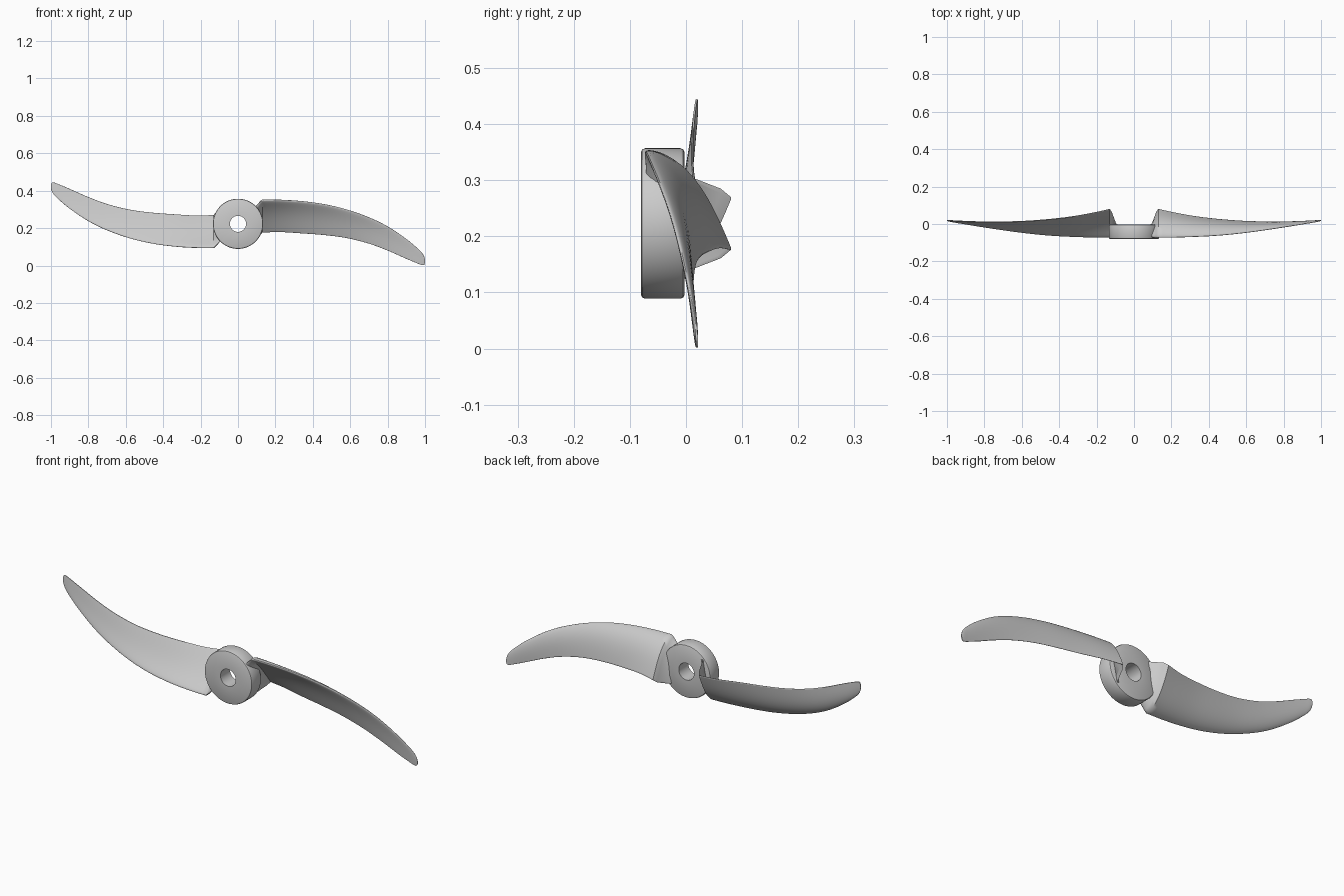
import bpy, bmesh, math
from mathutils import Vector

if "Cube" in bpy.data.objects:
    bpy.data.objects.remove(bpy.data.objects["Cube"])

HUB_Z = 0.223


def finish(name, bm, angle):
    bmesh.ops.recalc_face_normals(bm, faces=bm.faces)
    me = bpy.data.meshes.new(name)
    bm.to_mesh(me)
    bm.free()
    ob = bpy.data.objects.new(name, me)
    bpy.context.collection.objects.link(ob)
    bpy.ops.object.select_all(action='DESELECT')
    ob.select_set(True)
    bpy.context.view_layer.objects.active = ob
    bpy.ops.object.shade_smooth_by_angle(angle=math.radians(angle))
    return ob


# Hub: bored disc with softened rim, revolved about the y axis
def make_hub():
    profile = [(0.043, -0.08), (0.128, -0.08), (0.132, -0.078), (0.134, -0.073),
               (0.134, -0.010), (0.132, -0.005), (0.128, -0.003), (0.043, -0.003)]
    n = 72
    bm = bmesh.new()
    rings = []
    for i in range(n):
        a = 2 * math.pi * i / n
        rings.append([bm.verts.new((r * math.cos(a), y, HUB_Z + r * math.sin(a)))
                      for r, y in profile])
    for i in range(n):
        p, q = rings[i], rings[(i + 1) % n]
        for j in range(len(profile)):
            k = (j + 1) % len(profile)
            bm.faces.new((p[j], p[k], q[k], q[j]))
    return finish("hub", bm, 35)


# Blade stations: x, leading y, leading z, trailing y, trailing z, thickness, camber
STATIONS = [
    (0.13, -0.072, 0.352, 0.080, 0.176, 0.030, 0.018),
    (0.22, -0.071, 0.351, 0.060, 0.179, 0.028, 0.017),
    (0.34, -0.067, 0.344, 0.039, 0.172, 0.026, 0.015),
    (0.46, -0.060, 0.328, 0.025, 0.163, 0.024, 0.013),
    (0.58, -0.048, 0.300, 0.016, 0.147, 0.021, 0.010),
    (0.70, -0.032, 0.258, 0.012, 0.117, 0.018, 0.008),
    (0.80, -0.017, 0.209, 0.012, 0.080, 0.015, 0.006),
    (0.90, -0.001, 0.142, 0.014, 0.036, 0.011, 0.004),
    (0.96, 0.009, 0.092, 0.017, 0.011, 0.008, 0.002),
    (0.985, 0.014, 0.066, 0.019, 0.002, 0.006, 0.001),
    (0.996, 0.017, 0.047, 0.020, 0.004, 0.004, 0.0),
    (1.00, 0.018, 0.032, 0.020, 0.014, 0.003, 0.0),
]
# Fairing that blends the blade root into the hub
ROOT = [
    (0.07, -0.068, 0.305, -0.010, 0.140, 0.030, 0.006),
    (0.095, -0.068, 0.318, 0.000, 0.137, 0.030, 0.008),
    (0.118, -0.071, 0.342, 0.062, 0.161, 0.032, 0.014),
]


def resample(st, steps):
    out = []
    for i in range(len(st) - 1):
        p0, p1, p2 = st[max(i - 1, 0)], st[i], st[i + 1]
        p3 = st[min(i + 2, len(st) - 1)]
        h = p2[0] - p1[0]
        for k in range(steps):
            t = k / steps
            row = [p1[0] + h * t]
            for a, b, c, d, in list(zip(p0, p1, p2, p3))[1:]:
                m1 = (c - a) / (p2[0] - p0[0]) * h
                m2 = (d - b) / (p3[0] - p1[0]) * h
                row.append((2*t**3 - 3*t*t + 1) * b + (t**3 - 2*t*t + t) * m1
                           + (3*t*t - 2*t**3) * c + (t**3 - t*t) * m2)
            out.append(row)
    return out + [list(st[-1])]


def section(x, ly, lz, ty, tz, thick, camber, n=18):
    lead, trail = Vector((ly, lz)), Vector((ty, tz))
    chord = (trail - lead).normalized()
    normal = Vector((-chord.y, chord.x))
    pts = []
    for i in range(2 * n):
        a = math.pi * i / n
        s = (1 + math.cos(a)) / 2
        side = 1 if i <= n else -1
        half = 5 * thick * (0.2969 * math.sqrt(s) - 0.126 * s - 0.3516 * s**2
                            + 0.2843 * s**3 - 0.1015 * s**4) + 0.0015 * s
        if i == 0:
            half = 0
        bend = camber * 4 * s * (1 - s) * (1.4 - 0.8 * s)
        p = lead.lerp(trail, s) + normal * (bend + side * half)
        pts.append((x, p.x, p.y))
    return pts


def make_blade(name, turn):
    bm = bmesh.new()
    rows = [list(r) for r in ROOT] + resample(STATIONS, 4)
    rings = []
    for r in rows:
        rings.append([bm.verts.new((turn * x, y, HUB_Z + turn * (z - HUB_Z)))
                      for x, y, z in section(*r)])
    m = len(rings[0])
    for p, q in zip(rings, rings[1:]):
        for j in range(m):
            k = (j + 1) % m
            bm.faces.new((p[j], p[k], q[k], q[j]))
    bm.faces.new(rings[0])
    bm.faces.new(rings[-1])
    return finish(name, bm, 50)


make_hub()
make_blade("right_blade", 1)
make_blade("left_blade", -1)
